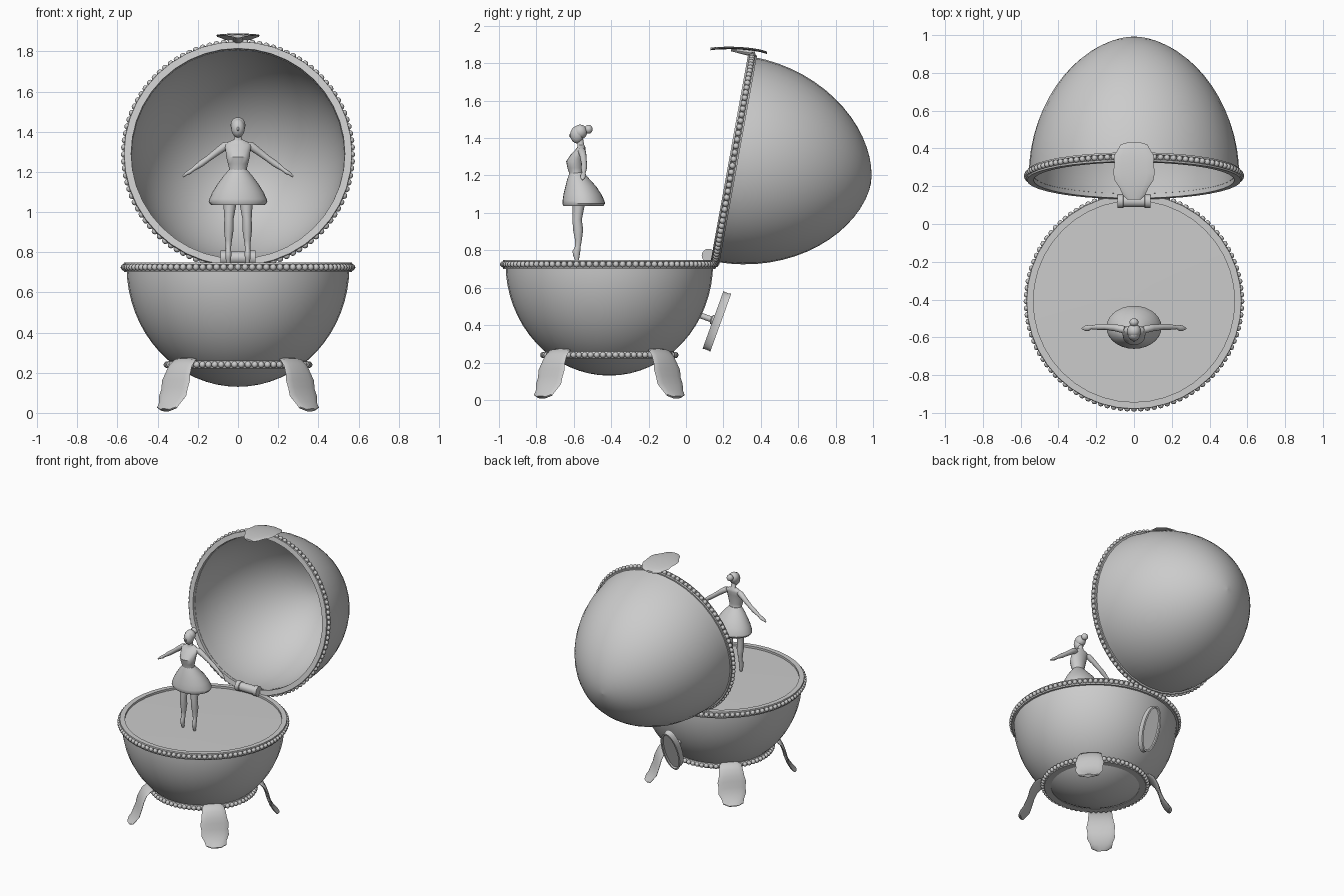
import bpy, bmesh
from math import sin, cos, pi, sqrt
from mathutils import Vector as V, Matrix

X, Y, Z = V((1, 0, 0)), V((0, 1, 0)), V((0, 0, 1))


def finish(name, bm, angle=0.7):
    bmesh.ops.recalc_face_normals(bm, faces=bm.faces)
    me = bpy.data.meshes.new(name)
    bm.to_mesh(me)
    bm.free()
    ob = bpy.data.objects.new(name, me)
    bpy.context.collection.objects.link(ob)
    bpy.ops.object.select_all(action='DESELECT')
    ob.select_set(True)
    bpy.context.view_layer.objects.active = ob
    bpy.ops.object.shade_smooth_by_angle(angle=angle)
    return ob


def loft(name, secs, u=X, v=Y, n=16, closed=False, angle=0.7):
    """Skin elliptical sections (centre, radius along u, radius along v)."""
    bm = bmesh.new()
    rings = [[bm.verts.new(V(c) + u * a * cos(2 * pi * i / n) + v * b * sin(2 * pi * i / n))
              for i in range(n)] for c, a, b in secs]
    pairs = list(zip(rings, rings[1:])) + ([(rings[-1], rings[0])] if closed else [])
    for p, q in pairs:
        for i in range(n):
            j = (i + 1) % n
            bm.faces.new((p[i], p[j], q[j], q[i]))
    if not closed:
        bm.faces.new(rings[0])
        bm.faces.new(rings[-1])
    return finish(name, bm, angle)


def lathe(name, prof, origin, u, v, axis, n=40, closed=False):
    return loft(name, [(origin + axis * h, r, r) for r, h in prof], u, v, n, closed)


def ball(name, c, r):
    bm = bmesh.new()
    bmesh.ops.create_uvsphere(bm, u_segments=16, v_segments=10, radius=1,
                              matrix=Matrix.Translation(c) @ Matrix.Diagonal((*r, 1)))
    return finish(name, bm)


def beads(name, c, radius, count, size, u, v):
    bm = bmesh.new()
    for i in range(count):
        a = 2 * pi * i / count
        bmesh.ops.create_uvsphere(bm, u_segments=8, v_segments=6, radius=size,
                                  matrix=Matrix.Translation(c + (u * cos(a) + v * sin(a)) * radius))
    return finish(name, bm, 1.2)


def egg(r, h, e, steps=16):
    """Half-egg profile from rim (h = 0) to pole."""
    pts = [(r * cos(pi / 2 * i / steps) ** (2 * e), h * sin(pi / 2 * i / steps)) for i in range(steps)]
    return pts + [(0.002, h)]


def rim(name, c, r, count, u, v, axis):
    """Grooved band with a row of beads."""
    prof = [(r - .035, -.024), (r, -.024), (r + .002, -.014), (r - .008, -.009),
            (r - .008, .009), (r + .002, .014), (r, .024), (r - .035, .024)]
    lathe(name + "_band", prof, c, u, v, axis, 40, True)
    beads(name + "_beads", c, r, count, .0165, u, v)


# bowl, closed by the stage floor
BC = V((0, -.41, 0))
outer = [(r, .73 - h) for r, h in egg(.555, .60, .5)]
lathe("bowl", outer[::-1] + [(.555, .745), (.54, .745), (.538, .734), (.3, .737), (.002, .738)], BC, X, Y, Z)
rim("bowl_rim", BC + Z * .725, .568, 100, X, Y, Z)
lathe("foot_ring", [(.30, .222), (.345, .222), (.355, .24), (.345, .258), (.30, .258)], BC, X, Y, Z, 40, True)
beads("foot_ring_beads", BC + Z * .24, .354, 66, .0165, X, Y)

# tilted open lid
d = V((0, .178, .984))
ax = V((0, .984, -.178))
LC = V((0, .255, 1.287))
lid = egg(.557, .745, .56)
inside = egg(.53, .715, .56)
lathe("lid", lid + inside[::-1], LC, X, d, ax, 40, True)
rim("lid_rim", LC, .567, 100, X, d, ax)

# four leaf-shaped legs
for sx, sy, tag in ((-1, -1, "front_left"), (1, -1, "front_right"), (-1, 1, "back_left"), (1, 1, "back_right")):
    out = V((sx, sy, 0)).normalized()
    side = V((-sy, sx, 0)).normalized()
    path = [(.345, .268, .055), (.375, .263, .075), (.405, .235, .082), (.425, .195, .088), (.437, .16, .098),
            (.447, .12, .092), (.46, .085, .095), (.48, .05, .076), (.50, .026, .07), (.513, .014, .035)]
    nrm = (out * .8 + Z * .6).normalized()
    loft("leg_" + tag, [(BC + out * r + Z * z, w, .012) for r, z, w in path], side, nrm, 14)

# leaf clasp on top of the lid
path = [(.13, 1.876, .035), (.155, 1.879, .06), (.19, 1.881, .075), (.23, 1.882, .102), (.27, 1.881, .11),
        (.32, 1.878, .104), (.36, 1.873, .106), (.395, 1.867, .085), (.42, 1.86, .072), (.432, 1.856, .035)]
loft("clasp_leaf", [((0, y, z), w, .007) for y, z, w in path], X, Z, 14)
loft("clasp_stem", [((0, .24, 1.872), .018, .008), ((0, .33, 1.858), .025, .018), ((0, .37, 1.85), .025, .018)], X, Z, 10)

# barrel hinge
hc = V((0, .12, .772))
lathe("hinge", [(.036, -.088), (.036, -.058), (.031, -.055), (.031, .055), (.036, .058), (.036, .088)],
      hc, Y, Z, X, 20)

# winding key at the back
kn = V((0, .94, -.34))
kd = V((0, .34, .94))
kc = V((0, .165, .42))
lathe("key_shaft", [(.016, -.13), (.016, -.035), (.026, -.03), (.026, .0)], kc, X, kd, kn, 14)
loft("key_grip", [(kc + kn * h, .07 - s, .165 - s) for h, s in
                  ((-.012, .022), (-.012, .016), (-.022, .012), (-.022, 0), (-.012, .003), (.012, .003),
                   (.022, 0), (.022, .012), (.012, .016), (.012, .022))], X, kd, 28)

# dancer: bodice, neck and flared skirt
loft("dancer_torso", [((0, y, z), a, b) for y, z, a, b in (
    (-.580, 1.18, .055, .045), (-.588, 1.21, .043, .036), (-.592, 1.24, .050, .042), (-.594, 1.275, .059, .047),
    (-.580, 1.31, .062, .038), (-.566, 1.335, .068, .028), (-.560, 1.35, .048, .022), (-.562, 1.362, .019, .018),
    (-.568, 1.40, .016, .017))])
loft("dancer_skirt", [((0, y, z), a, b) for y, z, a, b in (
    (-.585, 1.215, .042, .037), (-.575, 1.18, .072, .060), (-.562, 1.14, .102, .083), (-.554, 1.10, .127, .101),
    (-.548, 1.065, .143, .112), (-.547, 1.05, .146, .114), (-.549, 1.036, .135, .106), (-.552, 1.045, .12, .09),
    (-.57, 1.10, .06, .05))], n=28)

# head with nose, hair and bun
ball("dancer_head", (0, -.582, 1.418), (.034, .037, .047))
ball("dancer_hair", (0, -.566, 1.433), (.037, .038, .039))
ball("dancer_bun", (0, -.521, 1.447), (.024, .022, .024))
ball("dancer_nose", (0, -.618, 1.414), (.006, .008, .010))

# arms and legs
for s, tag in ((-1, "left"), (1, "right")):
    perp = V((s * .55, 0, .83))
    loft("dancer_arm_" + tag, [((s * x, y, z), a, a * b) for x, y, z, a, b in (
        (.045, -.560, 1.335, .018, 1), (.065, -.556, 1.328, .021, 1), (.10, -.550, 1.303, .018, 1),
        (.15, -.545, 1.265, .015, 1), (.185, -.545, 1.24, .016, 1), (.225, -.547, 1.212, .010, 1),
        (.24, -.55, 1.20, .016, .7), (.258, -.552, 1.19, .014, .6), (.275, -.553, 1.176, .004, 1))], Y, perp, 12)
    loft("dancer_leg_" + tag, [((s * x, y, z), a, b) for x, y, z, a, b in (
        (.038, -.572, 1.12, .036, .036), (.041, -.575, 1.03, .031, .031), (.045, -.582, .965, .023, .025),
        (.046, -.577, .91, .024, .027), (.047, -.575, .86, .017, .019), (.048, -.578, .82, .013, .015),
        (.048, -.586, .795, .015, .021), (.048, -.586, .77, .014, .017), (.048, -.582, .738, .008, .008))], n=12)
